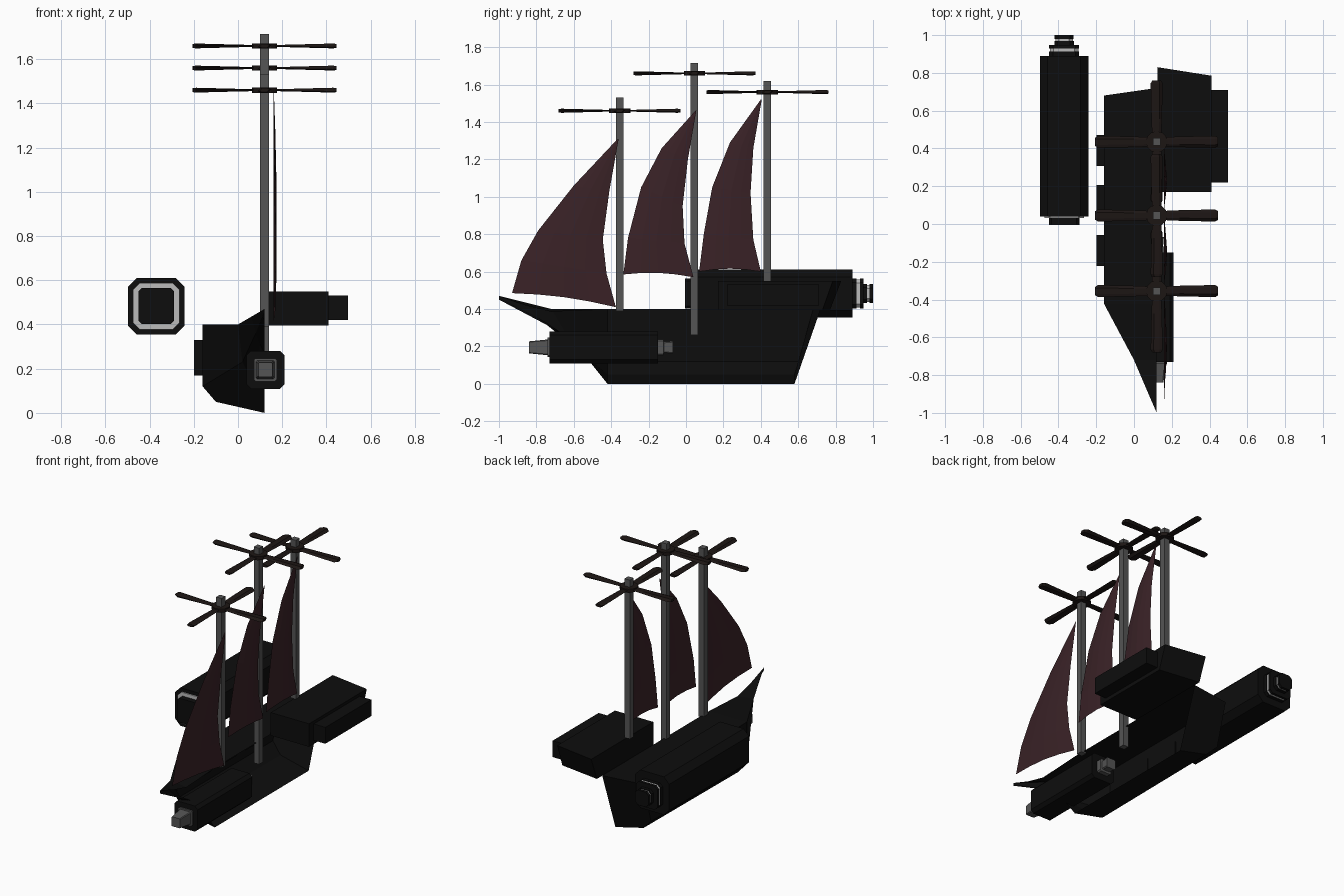
import bpy, bmesh, math
from mathutils import Matrix, Vector

if "Cube" in bpy.data.objects:
    bpy.data.objects.remove(bpy.data.objects["Cube"])


def mat(name, r, g, b):
    m = bpy.data.materials.new(name)
    m.diffuse_color = (r, g, b, 1)
    m.use_nodes = True
    m.node_tree.nodes["Principled BSDF"].inputs["Base Color"].default_value = m.diffuse_color
    return m


BLACK = mat("black_hull", .004, .004, .004)
DARK = mat("dark_wood", .012, .008, .007)
IRON = mat("iron", .09, .09, .09)
LIGHT = mat("light_metal", .5, .5, .5)
SAIL = mat("sail_cloth", .042, .016, .02)
CX = .12  # hull centre line


def finish(name, bm, material, normals=True):
    if normals:
        bmesh.ops.recalc_face_normals(bm, faces=bm.faces)
    me = bpy.data.meshes.new(name)
    bm.to_mesh(me)
    bm.free()
    me.materials.append(material)
    ob = bpy.data.objects.new(name, me)
    bpy.context.collection.objects.link(ob)
    return ob


def loft(name, rings, material, closed=True, caps=(True, True)):
    bm = bmesh.new()
    vs = [[bm.verts.new(p) for p in ring] for ring in rings]
    n = len(vs[0])
    for a, b in zip(vs, vs[1:]):
        for i in range(n if closed else n - 1):
            j = (i + 1) % n
            bm.faces.new((a[i], a[j], b[j], b[i]))
    if caps[0]:
        bm.faces.new(vs[0])
    if caps[1]:
        bm.faces.new(vs[-1])
    bmesh.ops.remove_doubles(bm, verts=bm.verts, dist=1e-5)
    return finish(name, bm, material)


def box(name, x0, x1, y0, y1, z0, z1, material):
    ring = lambda z: [(x0, y0, z), (x1, y0, z), (x1, y1, z), (x0, y1, z)]
    return loft(name, [ring(z0), ring(z1)], material)


def barrel(name, cx, cz, profile, material):
    """Chamfered square sections (y, half width, chamfer) along y."""
    rings = []
    for y, h, c in profile:
        k = h - c
        pts = [(h, k), (k, h), (-k, h), (-h, k), (-h, -k), (-k, -h), (k, -h), (h, -k)]
        rings.append([(cx + u, y, cz + v) for u, v in pts])
    return loft(name, rings, material)


# Half hull: keel, bilge, low side, rail, deck centre at each station
loft("half_hull", [
    [(CX, .58, 0), (-.09, .58, .05), (-.16, .60, .12), (-.16, .68, .40), (CX, .72, .40)],
    [(CX, -.42, 0), (-.10, -.42, .05), (-.16, -.42, .12), (-.16, -.42, .40), (CX, -.42, .40)],
    [(CX, -.50, .11), (.06, -.54, .15), (.02, -.62, .23), (0, -.72, .40), (CX, -.72, .385)],
    [(CX, -.66, .27), (.10, -.72, .31), (.08, -.80, .36), (.06, -.86, .435), (CX, -.86, .42)],
    [(CX, -1.0, .45), (CX, -1.0, .455), (CX, -1.0, .46), (CX, -1.0, .47), (CX, -1.0, .47)],
], BLACK, closed=False, caps=(True, False))

# Gun ports
for i, y in enumerate((-.14, .125, .39)):
    box(f"gun_port_{i + 1}", -.198, -.155, y - .082, y + .082, .17, .33, BLACK)

# Stern cabin and its side gallery
loft("stern_cabin", [
    [(.125, .17, .395), (.41, .17, .395), (.41, .73, .395), (.125, .77, .395)],
    [(.125, .17, .55), (.41, .17, .55), (.41, .785, .55), (.125, .83, .55)],
], BLACK)
box("cabin_gallery", .41, .497, .22, .71, .42, .53, BLACK)

# Side engine
EX, EZ = -.37, .483
barrel("engine_body", EX, EZ, [(.04, .128, .04), (.89, .128, .04)], BLACK)
barrel("engine_intake_ring", EX, EZ, [(.032, .105, .03), (.05, .105, .03)], LIGHT)
barrel("engine_intake", EX, EZ, [(-.005, .081, .015), (.05, .081, .015)], BLACK)
for i, (y0, y1, h, m) in enumerate([
        (.88, .912, .08, BLACK), (.912, .93, .076, LIGHT), (.93, .948, .08, BLACK),
        (.948, .968, .052, BLACK), (.968, .98, .046, LIGHT), (.98, 1.0, .05, BLACK)]):
    barrel(f"engine_nozzle_{i + 1}", EX, EZ, [(y0, h, .02), (y1, h, .02)], m)

# Bow cannon
GX, GZ = .124, .195
barrel("cannon_body", GX, GZ, [(-.73, .086, .02), (-.15, .086, .02)], BLACK)
barrel("cannon_muzzle", GX, GZ, [(-.74, .052, .008), (-.725, .052, .008)], IRON)
barrel("cannon_barrel", GX, GZ, [(-.84, .032, .004), (-.73, .043, .006)], IRON)
barrel("cannon_breech", GX, GZ, [(-.155, .043, .008), (-.12, .043, .008), (-.118, .03, .006),
                                 (-.07, .034, .006)], IRON)

# Masts with four-bladed rotors
MASTS = [(-.355, .39, 1.53, 1.46), (.045, .26, 1.715, 1.66), (.435, .55, 1.62, 1.56)]
for i, (y, z0, z1, hub) in enumerate(MASTS):
    box(f"mast_{i + 1}", CX - .02, CX + .02, y - .02, y + .02, z0, z1, IRON)
    bm = bmesh.new()
    bmesh.ops.create_cone(bm, cap_ends=True, segments=12, radius1=.057, radius2=.057, depth=.024,
                          matrix=Matrix.Translation((CX, y, hub)))
    finish(f"rotor_hub_{i + 1}", bm, DARK)
    for k in range(4):
        turn = Matrix.Translation((CX, y, hub)) @ Matrix.Rotation(k * math.pi / 2, 4, 'Z')
        rings = []
        for r, w, t in ((.03, .024, .004), (.12, .028, .006), (.31, .032, .011), (.326, .022, .009)):
            sec = [(r, -w, -t * .5), (r, -w * .5, t), (r, w * .5, t), (r, w, t * .5),
                   (r, w * .5, -t), (r, -w * .5, -t)]
            rings.append([turn @ Vector(p) for p in sec])
        loft(f"rotor_{i + 1}_blade_{k + 1}", rings, DARK)

# Sails: rows of (outer y, outer z, inner y, inner z) from peak to foot
SAILS = [
    [(-.365, 1.31, -.36, 1.31), (-.60, 1.06, -.41, 1.03), (-.79, .82, -.445, .77),
     (-.88, .66, -.425, .59), (-.93, .485, -.375, .41)],
    [(.05, 1.46, .055, 1.46), (-.13, 1.26, .01, 1.2), (-.24, 1.05, -.018, .95),
     (-.31, .78, -.008, .75), (-.335, .585, .04, .57)],
    [(.40, 1.52, .405, 1.52), (.235, 1.29, .36, 1.26), (.14, 1.05, .345, 1.02),
     (.095, .8, .36, .77), (.07, .6, .40, .60)],
]
for i, rows in enumerate(SAILS):
    rings = []
    for r, (ya, za, yb, zb) in enumerate(rows):
        ring = []
        for c in range(5):
            t = c / 4
            bulge = math.sin(math.pi * t) * math.sin(math.pi * r / 5)
            sag = .016 * math.sin(math.pi * t) * (r == 4)
            ring.append((.16 + .015 * bulge, ya + (yb - ya) * t, za + (zb - za) * t + sag))
        rings.append(ring)
    loft(f"sail_{i + 1}", rings, SAIL, closed=False, caps=(False, False))
